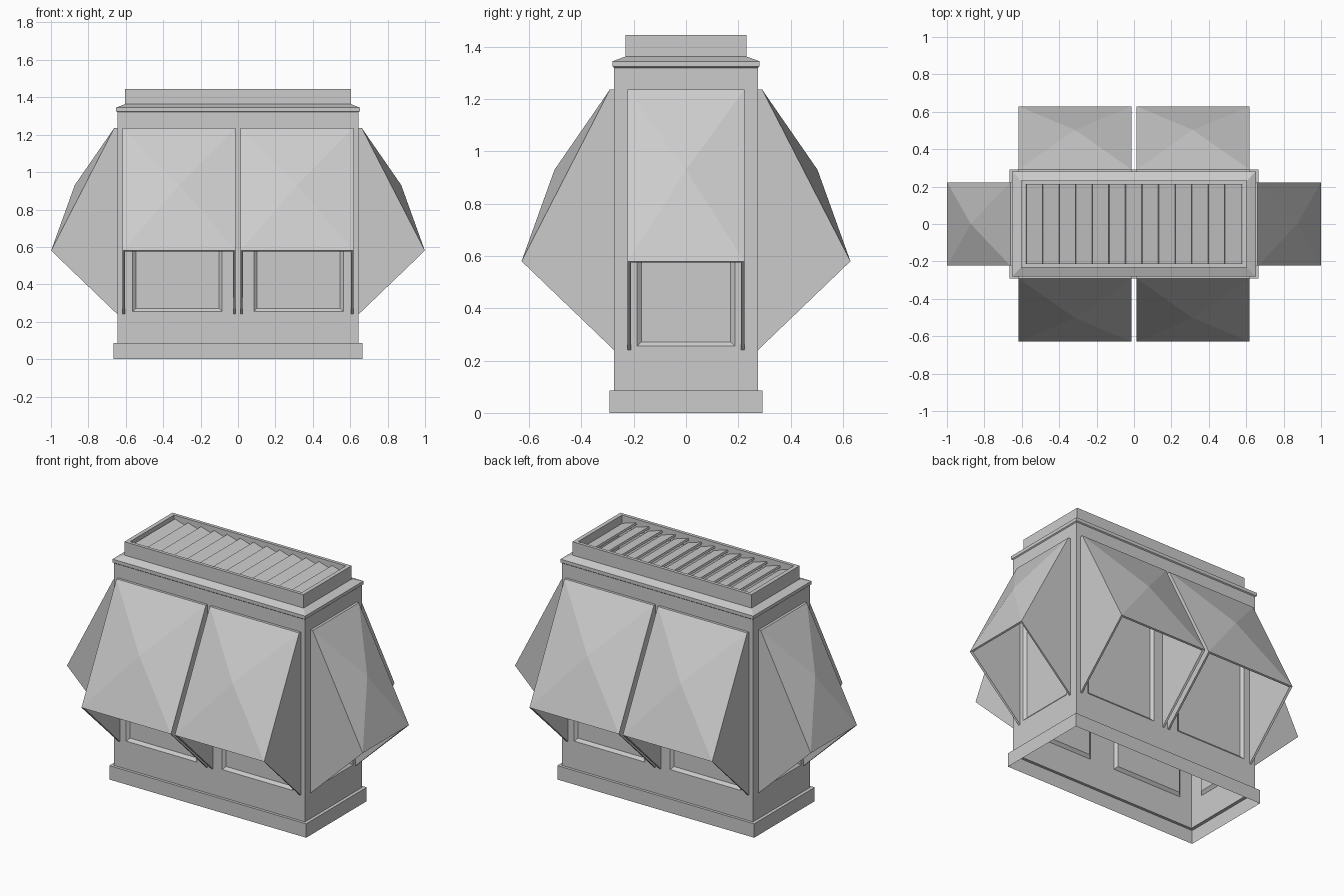
import bpy, bmesh
from math import pi
from mathutils import Matrix, Vector

if "Cube" in bpy.data.objects:
    bpy.data.objects.remove(bpy.data.objects["Cube"])


def make_object(name, faces, thickness=0):
    bm = bmesh.new()
    for f in faces:
        bm.faces.new([bm.verts.new(p) for p in f])
    bmesh.ops.remove_doubles(bm, verts=bm.verts, dist=1e-5)
    bmesh.ops.recalc_face_normals(bm, faces=bm.faces)
    mesh = bpy.data.meshes.new(name)
    bm.to_mesh(mesh)
    bm.free()
    ob = bpy.data.objects.new(name, mesh)
    bpy.context.collection.objects.link(ob)
    if thickness:
        mod = ob.modifiers.new("thickness", 'SOLIDIFY')
        mod.thickness = thickness
        mod.offset = -1
        mod.use_even_offset = True
    return ob


def rect(hx, hy, z):
    return [Vector((sx * hx, sy * hy, z)) for sx, sy in ((-1, -1), (1, -1), (1, 1), (-1, 1))]


def loft(profile):
    """Quads joining a stack of rectangles (half x, half y, z)."""
    rings = [rect(*p) for p in profile]
    return [(a[i], a[(i + 1) % 4], b[(i + 1) % 4], b[i])
            for a, b in zip(rings, rings[1:]) for i in range(4)]


BX, BY, Z0, Z1 = 0.645, 0.275, 0.085, 1.32
WZ0, WZ1 = 0.255, 1.15


def wall(half, dist, windows, angle):
    """Wall facing -y at the given distance, with recessed window panels."""
    xs = [-half] + [x for w in windows for x in w] + [half]
    zs = [Z0, WZ0, WZ1, Z1]
    quad = lambda a, b, c, d, y: [Vector((a, y, c)), Vector((b, y, c)),
                                  Vector((b, y, d)), Vector((a, y, d))]
    faces = []
    for i in range(len(xs) - 1):
        for j in range(3):
            cell = quad(xs[i], xs[i + 1], zs[j], zs[j + 1], -dist)
            if j == 1 and i % 2:
                t = 0.017
                inner = quad(xs[i] + t, xs[i + 1] - t, zs[1] + t, zs[2] - t, -dist + 0.015)
                faces.append(inner)
                faces += [(cell[k], cell[(k + 1) % 4], inner[(k + 1) % 4], inner[k])
                          for k in range(4)]
            else:
                faces.append(cell)
    rot = Matrix.Rotation(angle, 3, 'Z')
    return [[rot @ p for p in f] for f in faces]


# Hollow body: plinth, four windowed walls, cornice and sunken roof frame
body = loft([(0.665, 0.292, 0), (0.665, 0.292, Z0), (BX, BY, Z0)])
for a in (0, pi):
    body += wall(BX, BY, [(-0.563, -0.085), (0.085, 0.563)], a)
    body += wall(BY, BX, [(-0.187, 0.187)], a + pi / 2)
body += loft([(BX, BY, Z1), (0.651, 0.281, 1.325), (0.651, 0.281, 1.345),
              (0.605, 0.232, 1.363), (0.605, 0.232, 1.445),
              (0.58, 0.212, 1.445), (0.58, 0.212, 1.375)])
make_object("body", body)


# Awnings: folded pyramid sheet with triangular cheeks, open underneath
def awning(name, half, centre, dist, angle):
    def p(s, out, z):
        return Vector((s * half, -out, z))
    side = {s: [p(s, 0, 1.237), p(s, 0.016, 1.237), p(s, 0.354, 0.58), p(s, 0, 0.24)]
            for s in (-1, 1)}
    L, R = side[-1], side[1]
    apex = p(0, 0.228, 0.93)
    faces = [L, R, (L[0], R[0], R[1], L[1])]
    edge = [L[1], R[1], R[2], L[2]]
    faces += [(edge[k], edge[(k + 1) % 4], apex) for k in range(4)]
    ob = make_object(name, faces, 0.012)
    ob.matrix_world = (Matrix.Rotation(angle, 4, 'Z')
                       @ Matrix.Translation((centre, -dist, 0)))


for label, a in (("front", 0), ("back", pi)):
    for c in (-0.315, 0.315):
        awning(label + "_awning", 0.302, c, BY, a)
for label, a in (("right", pi / 2), ("left", -pi / 2)):
    awning(label + "_awning", 0.223, 0, BX, a)

# Roof louvres: overlapping tilted slats
slats = 13
pitch = 1.15 / slats
for i in range(slats):
    x = (i - (slats - 1) / 2) * pitch
    bm = bmesh.new()
    bmesh.ops.create_cube(bm, size=1, matrix=Matrix.Translation((x, 0, 1.403))
                          @ Matrix.Rotation(0.3, 4, 'Y')
                          @ Matrix.Diagonal((pitch * 1.08, 0.424, 0.012, 1)))
    mesh = bpy.data.meshes.new("roof_slat")
    bm.to_mesh(mesh)
    bm.free()
    bpy.context.collection.objects.link(bpy.data.objects.new("roof_slat", mesh))
